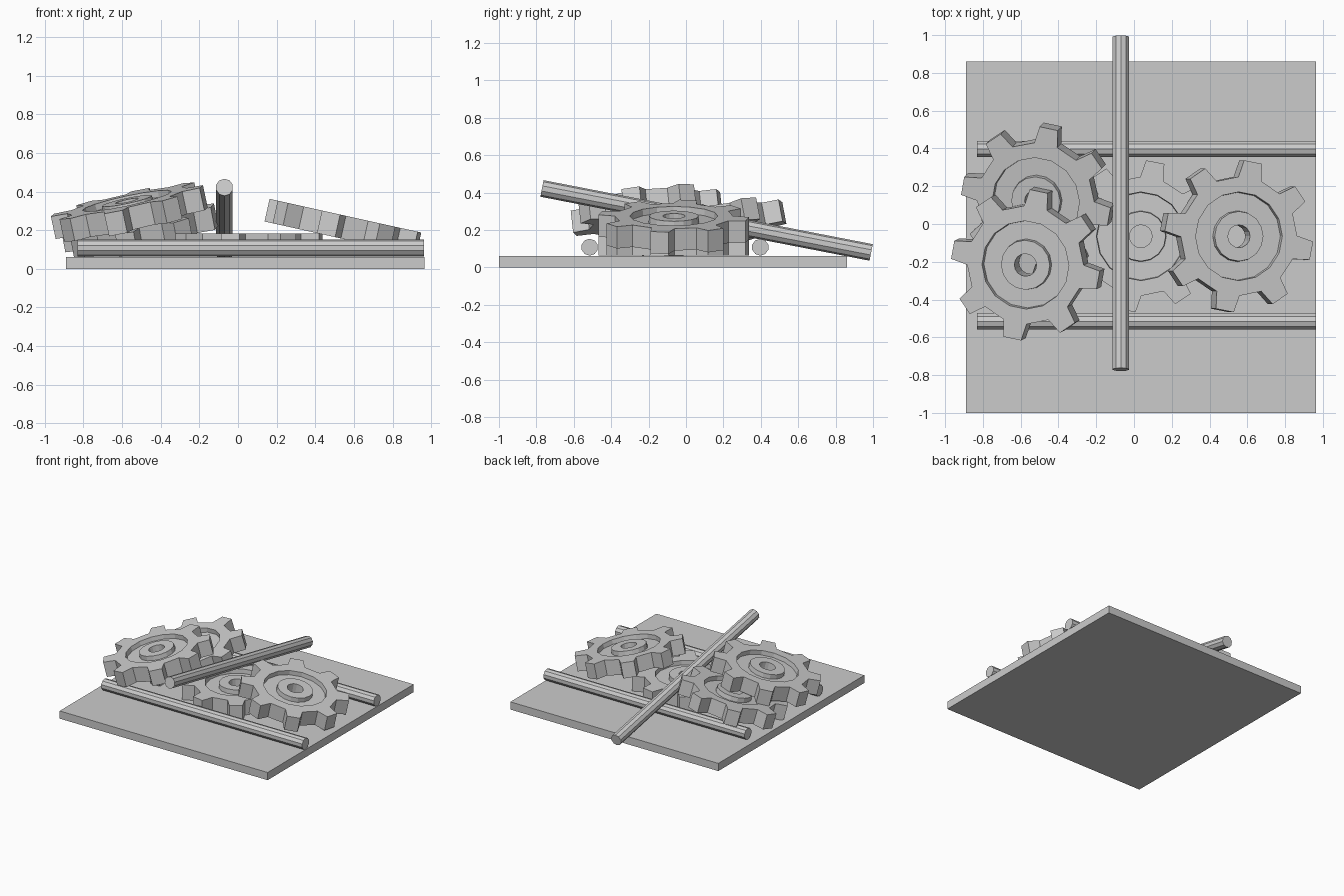
import bpy, bmesh
from math import radians, cos, sin, pi
from mathutils import Vector, Matrix

if "Cube" in bpy.data.objects:
    bpy.data.objects.remove(bpy.data.objects["Cube"])

TEETH, THICK, ROD_R, ROD_L = 8, 0.12, 0.045, 1.793


def finish(bm, name):
    bmesh.ops.recalc_face_normals(bm, faces=bm.faces)
    mesh = bpy.data.meshes.new(name)
    bm.to_mesh(mesh)
    bm.free()
    obj = bpy.data.objects.new(name, mesh)
    bpy.context.collection.objects.link(obj)
    return obj


def plate():
    bm = bmesh.new()
    m = Matrix.Translation((0.037, -0.07, 0.031)) @ Matrix.Diagonal((1.855, 1.86, 0.062, 1))
    bmesh.ops.create_cube(bm, size=1, matrix=m)
    return finish(bm, "base_plate")


def rod(name, a, b):
    a, b = Vector(a), Vector(b)
    d = b - a
    m = Matrix.Translation((a + b) / 2) @ d.to_track_quat('Z', 'Y').to_matrix().to_4x4()
    bm = bmesh.new()
    bmesh.ops.create_cone(bm, cap_ends=True, segments=10, radius1=ROD_R,
                          radius2=ROD_R, depth=d.length, matrix=m)
    return finish(bm, name)


def gear(name, top_centre, slope_x=0.0, slope_y=0.0, phase=34):
    """Toothed wheel; top face passes through top_centre and rises by the slopes."""
    bm = bmesh.new()
    h, depth = THICK / 2, 0.035
    step = 2 * pi / TEETH

    def vert(r, a, z):
        return bm.verts.new((r * cos(a), r * sin(a), z))

    # toothed outline, four points per tooth
    tooth = [(0.315, -11.5), (0.403, -7), (0.403, 7), (0.315, 11.5)]
    rim = [[vert(r, radians(phase + a) + i * step, z)
            for i in range(TEETH) for r, a in tooth] for z in (h, -h)]
    n = len(rim[0])
    for i in range(n):
        j = (i + 1) % n
        bm.faces.new((rim[0][i], rim[0][j], rim[1][j], rim[1][i]))

    # recess, hub and bore, from the upper face to the lower face
    half = [(0.235, h), (0.232, h - depth), (0.135, h - depth), (0.132, h), (0.06, h)]
    section = half + [(r, -z) for r, z in reversed(half)]
    m = 2 * TEETH
    rings = [[vert(r, radians(phase) + (k - 0.5) * step / 2, z) for k in range(m)]
             for r, z in section]
    for p, q in zip(rings, rings[1:]):
        for k in range(m):
            l = (k + 1) % m
            bm.faces.new((p[k], p[l], q[l], q[k]))

    # flat faces between the teeth and the recess edge
    for outer, inner in ((rim[0], rings[0]), (rim[1], rings[-1])):
        for t in range(TEETH):
            o = outer[4 * t:4 * t + 4]
            k = 2 * t
            bm.faces.new(o + [inner[k + 1], inner[k]])
            bm.faces.new((o[3], outer[(4 * t + 4) % n], inner[(k + 2) % m], inner[k + 1]))

    obj = finish(bm, name)
    normal = Vector((-slope_x, -slope_y, 1)).normalized()
    turn = Vector((0, 0, 1)).rotation_difference(normal)
    centre = Vector(top_centre) - normal * h
    obj.matrix_world = Matrix.Translation(centre) @ turn.to_matrix().to_4x4()
    return obj


plate()

# two rods lying on the plate, one leaning across the pile
for name, y in (("back_rod", 0.397), ("front_rod", -0.515)):
    rod(name, (0.963 - ROD_L, y, 0.108), (0.963, y, 0.108))
rod("leaning_rod", (-0.07, -0.77, 0.422), (-0.07, 0.99, 0.08))

# heap of gears
gear("flat_gear", (0.036, -0.065, 0.183))
gear("right_gear", (0.556, -0.065, 0.275), slope_x=-0.222)
gear("lower_left_gear", (-0.52, 0.12, 0.27), slope_x=0.19, slope_y=0.19)
gear("upper_left_gear", (-0.575, -0.217, 0.352), slope_x=0.215, slope_y=0.11)
